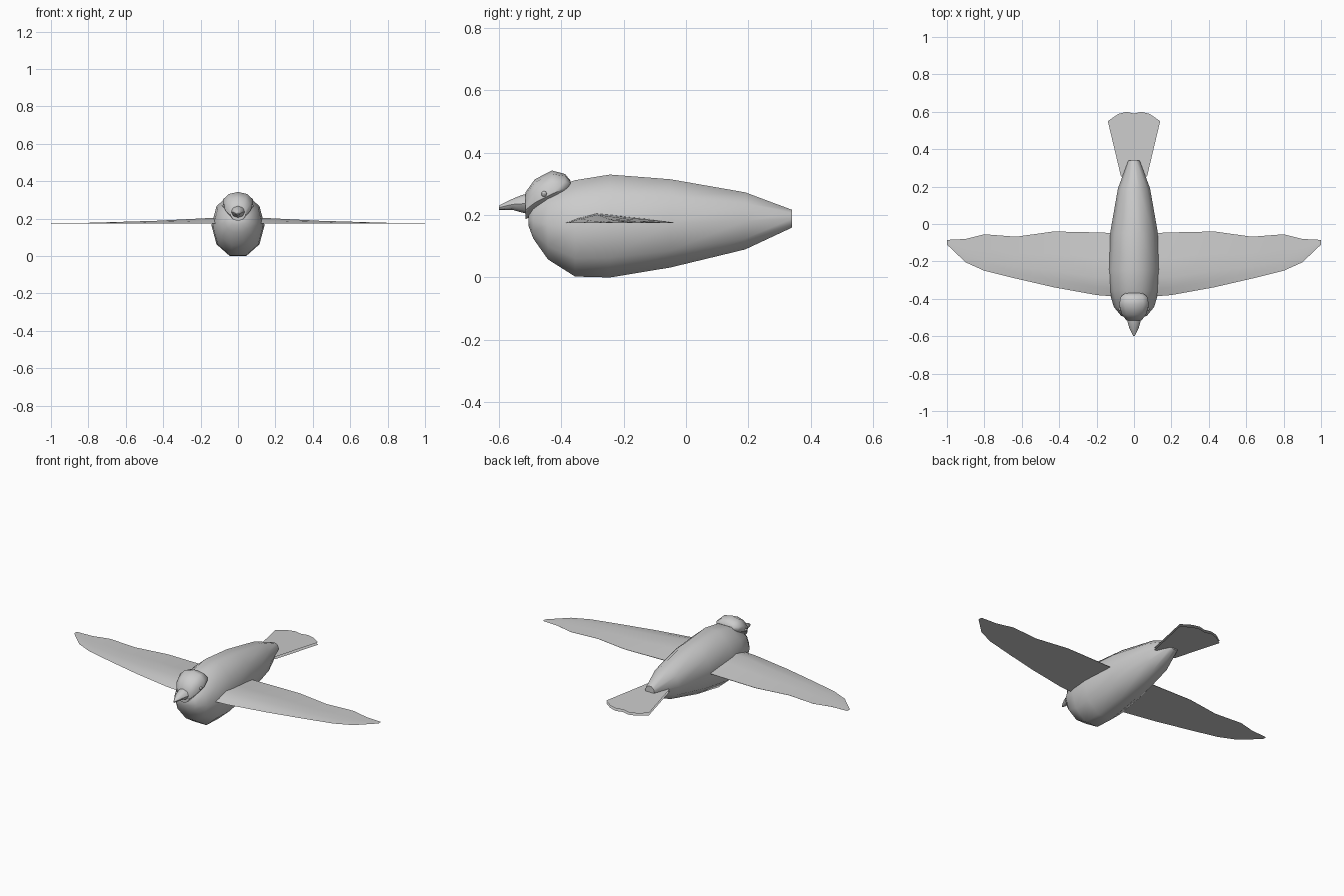
import bpy, bmesh
from math import sin, cos, pi, radians

if "Cube" in bpy.data.objects:
    bpy.data.objects.remove(bpy.data.objects["Cube"])


def make_object(name, bm, angle=40, mirror=False):
    bmesh.ops.recalc_face_normals(bm, faces=bm.faces)
    me = bpy.data.meshes.new(name)
    bm.to_mesh(me)
    bm.free()
    ob = bpy.data.objects.new(name, me)
    bpy.context.collection.objects.link(ob)
    if mirror:
        ob.modifiers.new("Mirror", 'MIRROR').use_axis[0] = True
    bpy.ops.object.select_all(action='DESELECT')
    ob.select_set(True)
    bpy.context.view_layer.objects.active = ob
    bpy.ops.object.shade_smooth_by_angle(angle=radians(angle))
    return ob


def skin(bm, sections):
    """Bridge closed point loops and cap both ends."""
    loops = [[bm.verts.new(p) for p in s] for s in sections]
    n = len(loops[0])
    for a, b in zip(loops, loops[1:]):
        for i in range(n):
            j = (i + 1) % n
            bm.faces.new((a[i], a[j], b[j], b[i]))
    bm.faces.new(loops[0])
    bm.faces.new(loops[-1][::-1])


def ring_loft(name, rings, sides=10, phase=0.5, angle=45):
    """Rings are (y, bottom z, top z, half width)."""
    secs = []
    for y, lo, hi, w in rings:
        c, r = (lo + hi) / 2, (hi - lo) / 2
        k = cos(pi / sides) if phase else 1
        secs.append([(w * sin(2 * pi * (i + phase) / sides), y,
                      c - r / k * cos(2 * pi * (i + phase) / sides))
                     for i in range(sides)])
    bm = bmesh.new()
    skin(bm, secs)
    return make_object(name, bm, angle)


# Plump body tapering to the rear
ring_loft("body", [
    (-0.505, 0.165, 0.205, 0.035), (-0.49, 0.125, 0.235, 0.07),
    (-0.443, 0.058, 0.28, 0.108), (-0.356, 0.003, 0.312, 0.134),
    (-0.244, 0.0, 0.33, 0.142), (-0.05, 0.032, 0.315, 0.128),
    (0.19, 0.09, 0.273, 0.086), (0.34, 0.16, 0.217, 0.03)])

# Head with throat, then beak
ring_loft("head", [
    (-0.515, 0.187, 0.273, 0.042), (-0.485, 0.2, 0.315, 0.068),
    (-0.43, 0.228, 0.343, 0.084), (-0.388, 0.262, 0.332, 0.074),
    (-0.37, 0.285, 0.31, 0.05)], phase=0)
ring_loft("beak", [
    (-0.49, 0.2, 0.273, 0.042), (-0.525, 0.208, 0.265, 0.034),
    (-0.557, 0.217, 0.252, 0.025), (-0.6, 0.217, 0.231, 0.004)],
    sides=8, phase=0)

# Small eyes
bm = bmesh.new()
bmesh.ops.create_uvsphere(bm, u_segments=8, v_segments=6, radius=0.009)
bmesh.ops.translate(bm, vec=(0.074, -0.455, 0.268), verts=bm.verts)
make_object("eyes", bm, mirror=True)

# Wings: stations are (x, leading y, trailing y, thickness)
stations = [(0.07, -0.39, -0.05, 0.033), (0.2, -0.38, -0.045, 0.026),
            (0.43, -0.338, -0.04, 0.014), (0.63, -0.292, -0.068, 0.008),
            (0.8, -0.25, -0.055, 0.003), (0.9, -0.205, -0.08, 0.002),
            (1.0, -0.11, -0.085, 0.001)]
profile = [(0, 0), (0.12, 0.5), (0.29, 1), (0.6, 0.62), (1, 0.1), (1, 0)]
bm = bmesh.new()
skin(bm, [[(x, le + f * (te - le), 0.175 + h * t) for f, h in profile]
          for x, le, te, t in stations])
make_object("wings", bm, mirror=True)

# Tail fan: two thin sheets, one above the other
outline = [(0.07, 0.255), (0.14, 0.55), (0.085, 0.588), (0.04, 0.6), (0, 0.59)]
outline += [(-x, y) for x, y in outline[-2::-1]]
bm = bmesh.new()
for z in (0.184, 0.17):
    bm.faces.new([bm.verts.new((x, y, z - 0.033 * (y - 0.26)))
                  for x, y in outline])
make_object("tail", bm)
